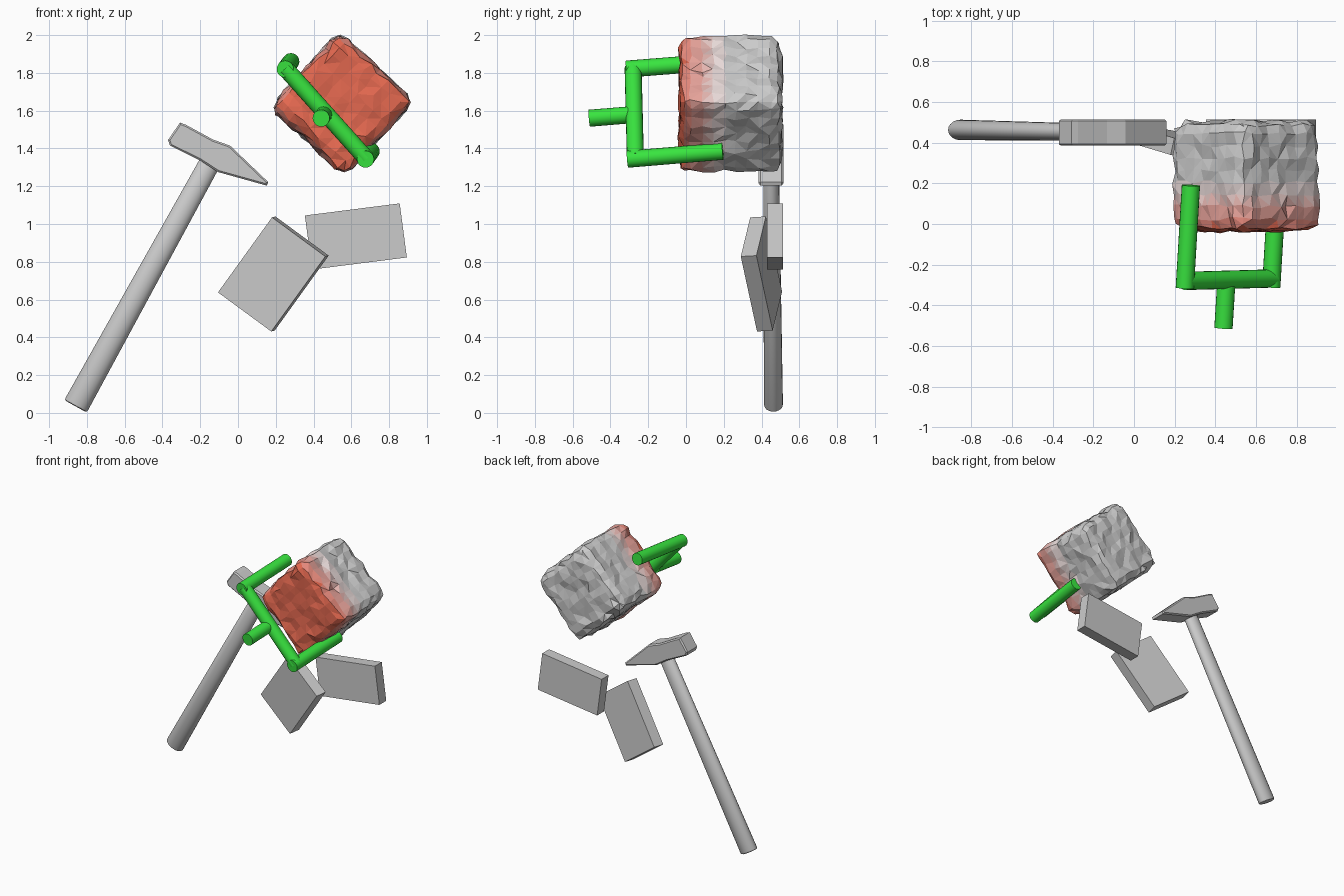
import bpy, bmesh, math, random
from mathutils import Vector, Matrix

if "Cube" in bpy.data.objects:
    bpy.data.objects.remove(bpy.data.objects["Cube"])

random.seed(4)


def material(name, color):
    m = bpy.data.materials.new(name)
    m.diffuse_color = (*color, 1)
    m.use_nodes = True
    m.node_tree.nodes["Principled BSDF"].inputs["Base Color"].default_value = m.diffuse_color
    return m


def finish(bm, name, mats=(), smooth=None):
    bmesh.ops.recalc_face_normals(bm, faces=bm.faces[:])
    me = bpy.data.meshes.new(name)
    bm.to_mesh(me)
    bm.free()
    ob = bpy.data.objects.new(name, me)
    bpy.context.collection.objects.link(ob)
    for m in mats:
        me.materials.append(m)
    if smooth:
        bpy.ops.object.select_all(action='DESELECT')
        bpy.context.view_layer.objects.active = ob
        ob.select_set(True)
        bpy.ops.object.shade_smooth_by_angle(angle=math.radians(smooth))
    return ob


def rod(name, a, b, r1, r2=None, flat=1.0, sides=20, bevel=0, mats=()):
    """Cylinder from a to b, squashed by `flat` along its y-most direction."""
    a, b = Vector(a), Vector(b)
    z = (b - a).normalized()
    x = Vector((0, 1, 0)) if abs(z.y) < 0.9 else Vector((1, 0, 0))
    x = (x - z * x.dot(z)).normalized()
    rot = Matrix((x, z.cross(x), z)).transposed().to_4x4()
    bm = bmesh.new()
    bmesh.ops.create_cone(bm, cap_ends=True, segments=sides, radius1=r1,
                          radius2=r2 or r1, depth=(b - a).length)
    if bevel:
        rim = [e for e in bm.edges if any(len(f.verts) > 4 for f in e.link_faces)]
        bmesh.ops.bevel(bm, geom=rim, offset=bevel, segments=2, affect='EDGES', profile=0.5)
    scale = Matrix.Diagonal((flat, 1, 1, 1))
    bm.transform(Matrix.Translation((a + b) / 2) @ rot @ scale)
    return finish(bm, name, mats, 35)


def slab(name, corner, right, down, thick):
    """Thin stone plate from a front corner and two edge vectors."""
    c, e1, e2 = Vector(corner), Vector(right), Vector(down)
    n = e1.cross(e2).normalized()
    n *= thick * (1 if n.y > 0 else -1)
    bm = bmesh.new()
    bmesh.ops.create_cube(bm, size=1)
    for v in bm.verts:
        u = v.co + Vector((0.5, 0.5, 0.5))
        v.co = c + e1 * u.x + e2 * u.y + n * u.z
    return finish(bm, name)


# Rough stone block, red-hot at the front and fading to grey
H, R, STEPS = 0.27, 0.06, 6
grey, red = Vector((0.8, 0.8, 0.8)), Vector((0.78, 0.14, 0.08))
heat = [material("heat_%d" % i, grey.lerp(red, i / STEPS)) for i in range(STEPS + 1)]
bm = bmesh.new()
bmesh.ops.create_cube(bm, size=2 * H)
bmesh.ops.subdivide_edges(bm, edges=bm.edges[:], cuts=8, use_grid_fill=True)
for v in bm.verts:
    inner = Vector([max(-H + R, min(H - R, c)) for c in v.co])
    d = (v.co - inner).normalized()
    v.co = inner + d * (R + random.uniform(-0.008, 0.005))
    v.co += Vector([random.uniform(-0.01, 0.01) for _ in range(3)])
bmesh.ops.triangulate(bm, faces=bm.faces[:])
bm.transform(Matrix.Translation((0.55, 0.235, 1.635)) @ Matrix.Rotation(math.radians(-47), 4, 'Y'))
for f in bm.faces:
    hot = (0.22 - f.calc_center_median().y) / 0.25
    f.material_index = round(max(0, min(1, hot)) * STEPS)
finish(bm, "hot_block", heat)

# Green tongs: cross bar, two fingers, rear grip
green = [material("green", (0.04, 0.78, 0.05))]
top, low = (0.25, -0.28, 1.825), (0.68, -0.268, 1.345)
rod("tongs_bar", top, low, 0.045, mats=green)
rod("tongs_upper_finger", (0.25, -0.315, 1.82), (0.28, 0.19, 1.86), 0.045, mats=green)
rod("tongs_lower_finger", (0.675, -0.31, 1.343), (0.705, 0.195, 1.385), 0.045, mats=green)
rod("tongs_grip", (0.455, -0.27, 1.58), (0.44, -0.512, 1.56), 0.045, mats=green)

# Hammer handle, oval and slightly tapered
rod("hammer_handle", (-0.86, 0.463, 0.035), (-0.14, 0.45, 1.34), 0.068, 0.056,
    flat=0.74, bevel=0.012)

# Hammer head: wedge profile extruded sideways, edges bevelled
profile = [(-0.307, 1.537), (-0.37, 1.445), (-0.36, 1.415), (-0.20, 1.336), (-0.106, 1.275),
           (0.153, 1.203), (0.16, 1.222), (-0.042, 1.415), (-0.132, 1.447), (-0.275, 1.525)]
bm = bmesh.new()
face = bm.faces.new([bm.verts.new((x, 0.385, z)) for x, z in profile])
ext = bmesh.ops.extrude_face_region(bm, geom=[face])
bmesh.ops.translate(bm, vec=(0, 0.13, 0), verts=[g for g in ext['geom'] if isinstance(g, bmesh.types.BMVert)])
rims = [e for e in bm.edges if abs(e.verts[0].co.y - e.verts[1].co.y) < 0.01]
bmesh.ops.bevel(bm, geom=rims, offset=0.009, segments=1, affect='EDGES')
finish(bm, "hammer_head")

# Loose stone plates
slab("near_plate", (0.18, 0.34, 1.035), (0.282, -0.05, -0.207), (-0.286, 0.086, -0.397), 0.085)
slab("far_plate", (0.354, 0.43, 1.045), (0.502, 0.0, 0.064), (0.038, 0.0, -0.286), 0.083)
